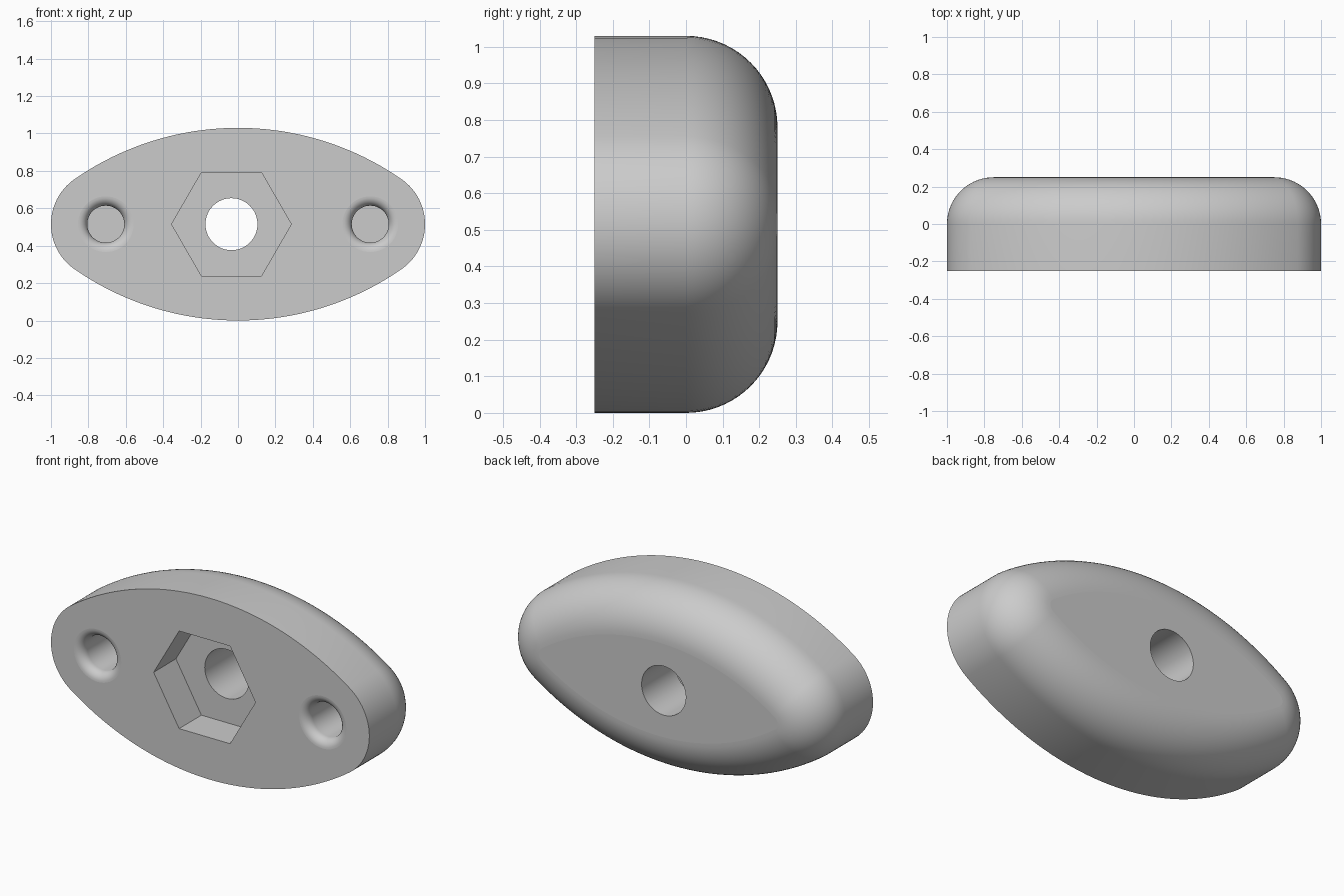
import bpy
import bmesh
from math import sin, cos, pi, atan2, hypot
from mathutils import Vector

if "Cube" in bpy.data.objects:
    bpy.data.objects.remove(bpy.data.objects["Cube"], do_unlink=True)

HALF_W, HALF_H, HALF_D = 1.0, 0.515, 0.25
END_R = 0.293                      # radius of the rounded ends
END_X = HALF_W - END_R             # centre of the ends and of the screw holes
HOLE_X = -0.035                    # centre of the bolt hole and hex pocket

grey = bpy.data.materials.new("plain grey")
grey.use_nodes = True
grey.diffuse_color = (0.6, 0.6, 0.6, 1)
grey.node_tree.nodes["Principled BSDF"].inputs["Base Color"].default_value = (0.6, 0.6, 0.6, 1)


def loft(name, rings):
    """Skin a list of closed rings and cap both ends."""
    bm = bmesh.new()
    loops = [[bm.verts.new(p) for p in ring] for ring in rings]
    n = len(loops[0])
    for a, b in zip(loops, loops[1:]):
        for i in range(n):
            j = (i + 1) % n
            bm.faces.new((a[i], a[j], b[j], b[i]))
    bm.faces.new(loops[0])
    bm.faces.new(loops[-1])
    bmesh.ops.recalc_face_normals(bm, faces=bm.faces)
    mesh = bpy.data.meshes.new(name)
    bm.to_mesh(mesh)
    bm.free()
    mesh.materials.append(grey)
    obj = bpy.data.objects.new(name, mesh)
    bpy.context.scene.collection.objects.link(obj)
    return obj


def lathe(name, x, profile, sides):
    """Revolve (radius, y) points about a front-to-back axis."""
    angles = [2 * pi * i / sides for i in range(sides)]
    return loft(name, [[(x + r * cos(a), y, HALF_H + r * sin(a)) for a in angles]
                       for r, y in profile])


# Outline of four tangent arcs, shrunk inward by a given inset
drop = (END_X ** 2 - (HALF_H - END_R) ** 2) / (2 * (HALF_H - END_R))
side_r = HALF_H + drop
joint = atan2(drop, END_X)


def outline(inset, y):
    def arc(cx, cz, r, start, end, steps):
        return [(cx + (r - inset) * cos(a), y, HALF_H + cz + (r - inset) * sin(a))
                for a in (start + (end - start) * i / steps for i in range(steps))]
    return (arc(END_X, 0, END_R, -joint, joint, 28)
            + arc(0, -drop, side_r, joint, pi - joint, 40)
            + arc(-END_X, 0, END_R, pi - joint, pi + joint, 28)
            + arc(0, drop, side_r, pi + joint, 2 * pi - joint, 40))


# Body: straight wall at the front, quarter-round edge at the back
steps = 18
rings = [outline(0, -HALF_D)]
for i in range(steps + 1):
    t = pi / 2 * i / steps
    rings.append(outline(HALF_D * (1 - cos(t)), HALF_D * sin(t)))
body = loft("knob_body", rings)

# Cutters: through hole, hex nut pocket, two blind screw holes with rounded mouths
cutters = [
    lathe("bolt_hole_cutter", HOLE_X, [(0.139, -0.4), (0.139, 0.4)], 64),
    lathe("hex_pocket_cutter", HOLE_X, [(0.32, -0.4), (0.32, -0.05)], 6),
]
round_r, hole_r = 0.05, 0.099
mouth = [(hole_r + round_r, -0.3)]
for i in range(9):
    t = pi / 2 * i / 8
    mouth.append((hole_r + round_r * (1 - sin(t)), -HALF_D + round_r * (1 - cos(t))))
mouth.append((hole_r, 0.1))
for side, name in ((1, "left"), (-1, "right")):
    cutters.append(lathe(name + "_screw_hole_cutter", side * END_X, mouth, 48))

bpy.ops.object.select_all(action='DESELECT')
bpy.context.view_layer.objects.active = body
body.select_set(True)
for cutter in cutters:
    cutter.hide_render = True
    mod = body.modifiers.new(cutter.name, 'BOOLEAN')
    mod.operation = 'DIFFERENCE'
    mod.solver = 'EXACT'
    mod.object = cutter
    bpy.ops.object.modifier_apply(modifier=mod.name)
for cutter in cutters:
    bpy.data.objects.remove(cutter, do_unlink=True)

# Smooth the curved walls, keep the front, back and pocket floors flat
bpy.ops.object.shade_smooth_by_angle(angle=pi / 6)
for face in body.data.polygons:
    if abs(face.normal.y) > 0.9999:
        face.use_smooth = False
